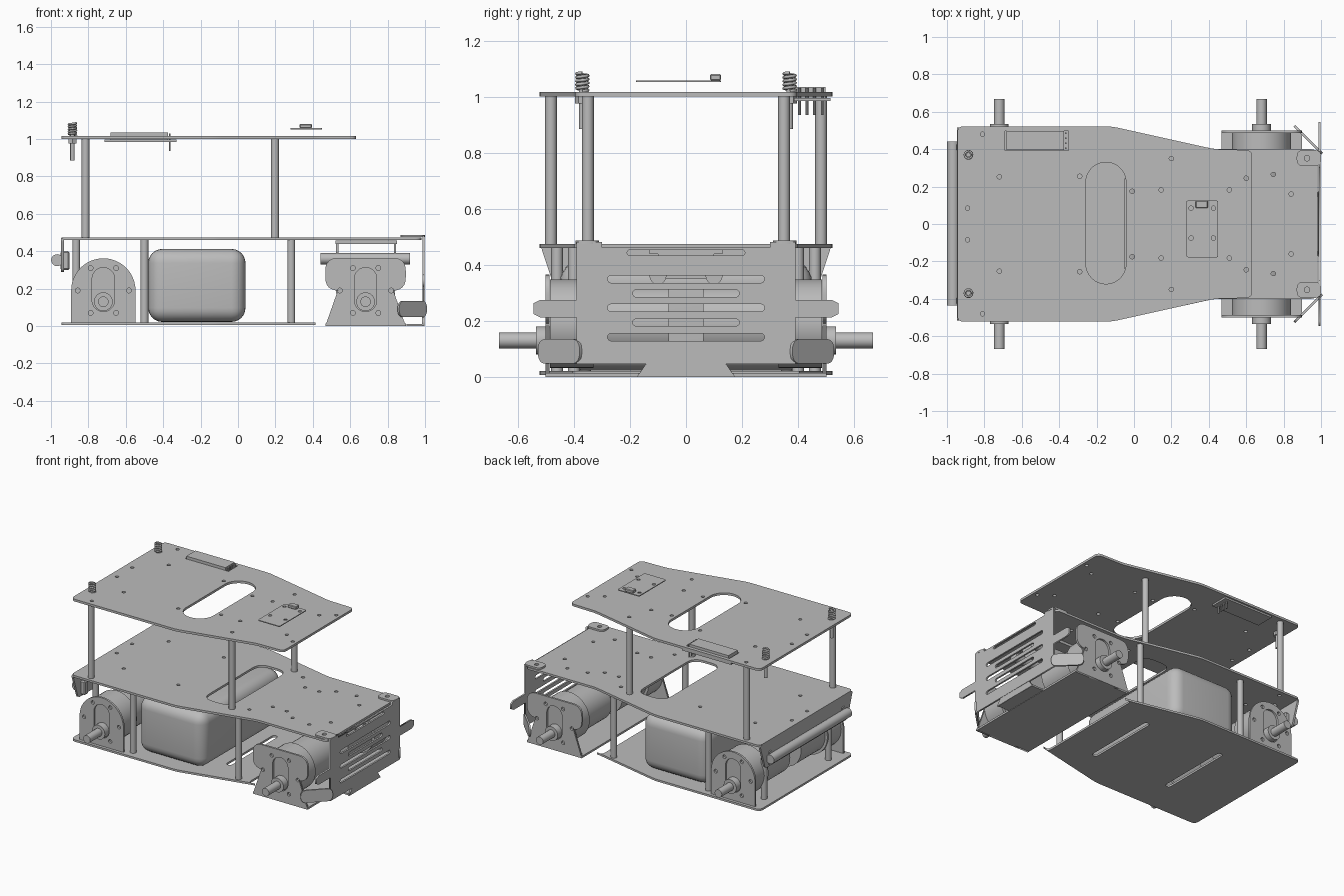
import bpy, bmesh, math
from mathutils import Matrix, Vector

cube = bpy.data.objects.get("Cube")
if cube:
    bpy.data.objects.remove(cube, do_unlink=True)

grey = bpy.data.materials.new("plain_grey")
grey.use_nodes = True
COLOUR = (0.5, 0.5, 0.5, 1)
grey.diffuse_color = COLOUR
grey.node_tree.nodes["Principled BSDF"].inputs["Base Color"].default_value = COLOUR

# Axis frames: columns are profile u, profile v, thickness direction
FLAT = Matrix.Identity(4)
XZ = Matrix(((1, 0, 0, 0), (0, 0, -1, 0), (0, 1, 0, 0), (0, 0, 0, 1)))
YZ = Matrix(((0, 0, 1, 0), (1, 0, 0, 0), (0, 1, 0, 0), (0, 0, 0, 1)))


def finish(ob, smooth=True):
    ob.data.materials.clear()
    ob.data.materials.append(grey)
    if smooth and ob.type == 'MESH':
        bpy.ops.object.select_all(action='DESELECT')
        ob.select_set(True)
        bpy.context.view_layer.objects.active = ob
        bpy.ops.object.shade_smooth_by_angle(angle=math.radians(35))
    return ob


def add_mesh(name, bm, smooth=True):
    me = bpy.data.meshes.new(name)
    bm.to_mesh(me)
    bm.free()
    ob = bpy.data.objects.new(name, me)
    bpy.context.collection.objects.link(ob)
    return finish(ob, smooth)


def box(name, lo, hi, bevel=0, segments=1):
    lo, hi = Vector(lo), Vector(hi)
    bm = bmesh.new()
    bmesh.ops.create_cube(bm, size=1, matrix=Matrix.Translation((lo + hi) / 2) @ Matrix.Diagonal((*(hi - lo), 1)))
    if bevel:
        bmesh.ops.bevel(bm, geom=bm.edges[:], offset=bevel, segments=segments, profile=0.5, affect='EDGES')
    return add_mesh(name, bm)


def rod(name, a, b, r, sides=24):
    a, b = Vector(a), Vector(b)
    bm = bmesh.new()
    turn = (b - a).to_track_quat('Z', 'Y').to_matrix().to_4x4()
    bmesh.ops.create_cone(bm, cap_ends=True, segments=sides, radius1=r, radius2=r, depth=(b - a).length,
                          matrix=Matrix.Translation((a + b) / 2) @ turn)
    return add_mesh(name, bm)


def rounded(pts, r, steps=6):
    """Polygon with each corner replaced by a small curve."""
    out = []
    for i, p in enumerate(pts):
        p, q, n = Vector(p), Vector(pts[i - 1]), Vector(pts[(i + 1) % len(pts)])
        a = p + (q - p).normalized() * min(r, (q - p).length * .49)
        b = p + (n - p).normalized() * min(r, (n - p).length * .49)
        for k in range(steps + 1):
            t = k / steps
            out.append(a * (1 - t) ** 2 + p * (2 * t * (1 - t)) + b * t * t)
    return out


def stadium(cx, cy, w, h, steps=10):
    r = min(w, h) / 2
    ex, ey = w / 2 - r, h / 2 - r
    out = []
    for k in range(4 * steps):
        a = 2 * math.pi * (k + .5) / (4 * steps)
        c, s = math.cos(a), math.sin(a)
        out.append((cx + math.copysign(ex, c) + r * c, cy + math.copysign(ey, s) + r * s))
    return out


def hole(x, y, r=.012):
    return stadium(x, y, 2 * r, 2 * r, 3)


def mirrored(half):
    return half + [(x, -y) for x, y in reversed(half)]


def plate(name, loops, thick, frame=FLAT, at=(0, 0, 0)):
    """Filled sheet; first loop is the outline, the others are cut out."""
    cu = bpy.data.curves.new(name, 'CURVE')
    cu.dimensions, cu.fill_mode, cu.extrude = '2D', 'BOTH', thick / 2
    for loop in loops:
        sp = cu.splines.new('POLY')
        sp.points.add(len(loop) - 1)
        for point, p in zip(sp.points, loop):
            point.co = (p[0], p[1], 0, 1)
        sp.use_cyclic_u = True
    ob = bpy.data.objects.new(name, cu)
    bpy.context.collection.objects.link(ob)
    me = bpy.data.meshes.new_from_object(ob.evaluated_get(bpy.context.evaluated_depsgraph_get()))
    bpy.data.objects.remove(ob)
    me.transform(Matrix.Translation(at) @ frame)
    ob = bpy.data.objects.new(name, me)
    bpy.context.collection.objects.link(ob)
    return finish(ob, False)


# Three chassis decks
def deck(end, end_y):
    return rounded(mirrored([(-.945, .522), (-.12, .522), (.43, .4), (end, end_y)]), .035)


pairs = [(-.81, .48), (-.72, .252), (-.29, .255), (-.89, .085), (.2, .35), (.145, .182), (-.01, .175),
         (.51, .182), (.6, .245)]
holes = [hole(x, s * y) for x, y in pairs for s in (-1, 1)]
board_hole = [(-.69, .392), (-.35, .392), (-.35, .498), (-.69, .498)]
plate("top_deck", [deck(.632, .395), stadium(-.15, .005, .215, .65), board_hole] + holes, .016, at=(0, 0, 1.008))
window = rounded([(-.048, -.33), (.17, -.33), (.17, .31), (-.048, .31)], .08)
mid_pairs = pairs[:4] + [(.3, .3), (.4, .18), (.51, .182), (.6, .245), (.745, .265), (.84, .16)]
plate("middle_deck", [deck(.98, .4), window] + [hole(x, s * y) for x, y in mid_pairs for s in (-1, 1)],
      .015, at=(0, 0, .467))
plate("bottom_deck", [deck(.37, .415), stadium(.11, 0, .04, .54), stadium(-.5, 0, .04, .54)], .014, at=(0, 0, .013))

# Rear flange and roller
plate("rear_flange", [rounded(mirrored([(.29, .46), (.47, .52)]), .02)], .014,
      Matrix(((0, 0, 1, 0), (0, 1, 0, 0), (1, 0, 0, 0), (0, 0, 0, 1))), (-.938, 0, 0))
rod("rear_roller", (-.967, -.435, .352), (-.967, .44, .352), .032)
for s in (-1, 1):
    box("roller_bracket", (-.95, s * .41 - .02, .3), (-.9, s * .41 + .02, .4), .008)

# Standoff posts between the decks
for s in (-1, 1):
    rod("rear_upper_post", (-.815, s * .482, .47), (-.815, s * .482, 1.005), .021)
    rod("front_upper_post", (.198, s * .35, .47), (.198, s * .35, 1.005), .021)
    rod("rear_lower_post", (-.865, s * .36, .01), (-.865, s * .36, .465), .021)
    rod("middle_lower_post", (-.5, s * .46, .01), (-.5, s * .46, .465), .021)
    rod("front_lower_post", (.285, s * .4, .01), (.285, s * .4, .465), .021)

# Battery case
box("battery_case", (-.48, -.45, .022), (.04, .45, .412), .075, 6)

# Motors with mounting plates
for label, cx, half, base in (("rear", -.72, .172, .02), ("front", .682, .215, 0)):
    top_r = .17 if label == "rear" else .07
    outline = [(cx - half, base), (cx + half, base)]
    if label == "rear":
        for k in range(25):
            a = math.pi * k / 24
            outline.append((cx + half * math.cos(a), .19 + half * math.sin(a)))
    else:
        outline = outline[:2] + rounded([(cx + half, .19), (cx + half, .365), (cx - half, .365), (cx - half, .19)], top_r)
    bolts = [hole(cx + i * .068, z, .013) for i in (-1, 1) for z in (.07, .31)]
    bolts += [hole(cx + i * .137, .19, .013) for i in (-1, 1)]
    for s in (-1, 1):
        plate(label + "_motor_mount", [outline, stadium(cx, .195, .12, .235)] + bolts, .014, XZ, (0, s * .494, 0))
        rod(label + "_gearbox", (cx, s * .33, .19), (cx, s * .486, .19), .158, 40)
        rod(label + "_motor_can", (cx, s * .06, .19), (cx, s * .33, .19), .14, 40)
        rod(label + "_shaft_boss", (cx, s * .48, .13), (cx, s * .535, .13), .05)
        rod(label + "_axle", (cx, s * .53, .13), (cx, s * .667, .13), .028)
box("front_mount_floor", (.467, -.5, 0), (.897, .5, .014))

# Hanging sensor frame under the front of the middle deck
box("sensor_frame_top", (.52, -.13, .438), (.85, .13, .456))
for x in (.53, .84):
    box("sensor_frame_leg", (x - .006, -.1, .35), (x + .006, .1, .44))
for s in (-1, 1):
    rod("sensor_rod", (.44, s * .1, .36), (.92, s * .1, .36), .03)

# Front bumper with grille slots, side fingers and bent lips
half = [(.19, .045), (.39, .045), (.39, .212), (.52, .212), (.545, .225), (.545, .262), (.52, .275), (.39, .275),
        (.39, .482), (.3, .482), (.3, .462), (0, .462)]
shape = [(-u, v) for u, v in reversed(half[:-1])]
grille = [stadium(0, z, .56, .027) for z in (.142, .246, .349)] + [stadium(0, z, .38, .026) for z in (.194, .298)]
grille.append(stadium(0, .443, .42, .02))
plate("front_bumper", [half + shape[:]], .012, YZ, (.992, 0, 0)) if not grille else \
    plate("front_bumper", [half + shape] + grille, .012, YZ, (.992, 0, 0))
box("bumper_lower_lip", (.9, -.17, 0), (.992, .17, .012))
plate("bumper_lower_web", [[(-.175, 0), (.175, 0), (.14, .05), (-.14, .05)]], .012, YZ, (.99, 0, 0))
for s in (-1, 1):
    tab = rounded([(.87, s * .31), (1, s * .31), (1, s * .395), (.87, s * .395)], .035)
    plate("bumper_top_tab", [tab, hole(.925, s * .352, .015)], .012, at=(0, 0, .481))
    finger = rounded([(-.02, .047), (.19, .047), (.19, .135), (-.02, .135)], .04)
    bend = Matrix.Rotation(s * math.radians(45), 4, 'Z') @ YZ @ Matrix.Diagonal((s, 1, 1, 1))
    plate("bumper_bent_finger", [finger], .012, bend, (.992 + .0, s * .39, 0))

# Springs on screws
for s in (-1, 1):
    c = bpy.data.curves.new("spring", 'CURVE')
    c.dimensions, c.bevel_depth, c.bevel_resolution = '3D', .006, 1
    sp = c.splines.new('POLY')
    n = 80
    sp.points.add(n)
    for k, p in enumerate(sp.points):
        a = k / n * 5 * 2 * math.pi
        p.co = (-.885 + .02 * math.cos(a), s * .37 + .02 * math.sin(a), 1.02 + .065 * k / n, 1)
    ob = bpy.data.objects.new("spring", c)
    bpy.context.collection.objects.link(ob)
    finish(ob)
    rod("spring_screw", (-.885, s * .37, .885), (-.885, s * .37, 1.08), .012, 12)
    rod("spring_nut", (-.885, s * .37, .975), (-.885, s * .37, 1.0), .026, 6)

# Display module set into the top deck
box("display_board", (-.715, .385, .984), (-.33, .515, .996))
box("display_screen", (-.682, .395, .996), (-.375, .498, 1.034))
for k in range(4):
    rod("display_pin", (-.365, .405 + k * .027, .935), (-.365, .405 + k * .027, 1.03), .005, 8)

# Small circuit board floating above the top deck
corners = [hole(x, y) for x in (.305, .425) for y in (-.075, .085)]
plate("small_board", [rounded([(.28, -.178), (.45, -.178), (.45, .125), (.28, .125)], .01)] + corners,
      .006, at=(0, 0, 1.055))
box("board_connector", (.33, .085, 1.058), (.395, .125, 1.08), .004)
